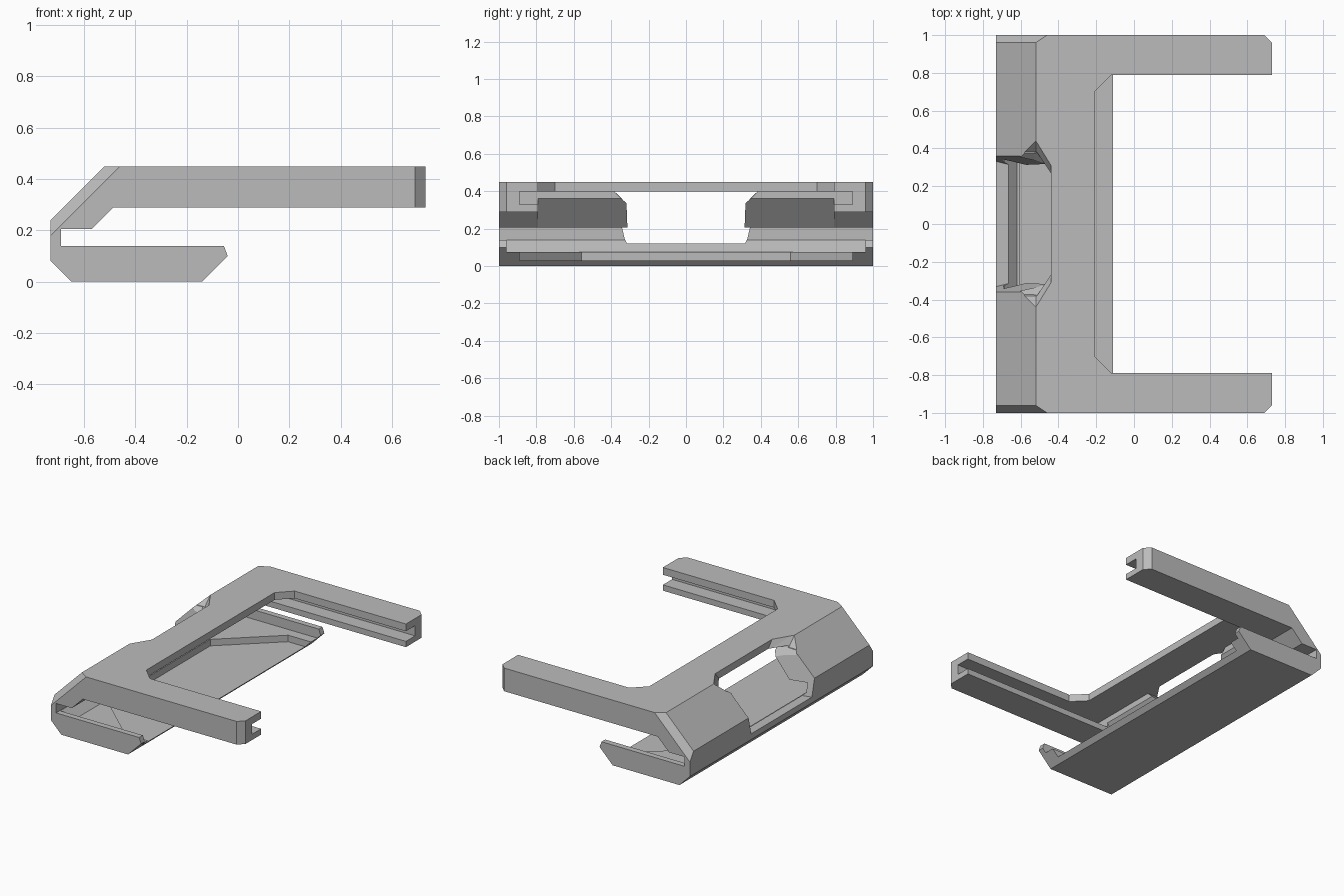
import bpy
import bmesh

cube = bpy.data.objects.get("Cube")
if cube:
    bpy.data.objects.remove(cube, do_unlink=True)

grey = bpy.data.materials.new("plain grey")
grey.use_nodes = True
grey.diffuse_color = (0.5, 0.5, 0.5, 1)
grey.node_tree.nodes["Principled BSDF"].inputs["Base Color"].default_value = (0.5, 0.5, 0.5, 1)


def add_object(name, bm):
    bmesh.ops.recalc_face_normals(bm, faces=bm.faces)
    mesh = bpy.data.meshes.new(name)
    bm.to_mesh(mesh)
    bm.free()
    obj = bpy.data.objects.new(name, mesh)
    bpy.context.collection.objects.link(obj)
    mesh.materials.append(grey)
    return obj


def hull(name, points):
    """Convex cutter around the given points."""
    bm = bmesh.new()
    for p in points:
        bm.verts.new(p)
    bmesh.ops.convex_hull(bm, input=bm.verts)
    bmesh.ops.dissolve_limit(bm, angle_limit=0.001, verts=bm.verts, edges=bm.edges)
    return add_object(name, bm)


def across(name, outline, half):
    """Side outline (x, z) swept across the width."""
    return hull(name, [(x, s * half, z) for x, z in outline for s in (-1, 1)])


def upright(name, outline, low, high):
    """Half plan outline (x, y), mirrored in y and raised in z."""
    return hull(name, [(x, s * y, z) for x, y in outline for s in (-1, 1) for z in (low, high)])


def flared(name, x0, x1, y0, z0, y1, z1):
    """Opening along x whose half width changes from y0 to y1 with height."""
    return hull(name, [(x, s * y, z) for x in (x0, x1) for s in (-1, 1)
                       for y, z in ((y0, z0), (y1, z1))])


# Body: hooked side profile extruded over the full width
profile = [(-0.73, 0.08), (-0.65, 0), (-0.14, 0), (-0.04, 0.10), (-0.055, 0.14),
           (-0.69, 0.14), (-0.69, 0.205), (-0.57, 0.205), (-0.485, 0.29),
           (0.73, 0.29), (0.73, 0.45), (-0.52, 0.45), (-0.73, 0.24)]
bm = bmesh.new()
face = bm.faces.new([bm.verts.new((x, -1, z)) for x, z in profile])
new = bmesh.ops.extrude_face_region(bm, geom=[face])["geom"]
bmesh.ops.translate(bm, vec=(0, 2, 0), verts=[v for v in new if isinstance(v, bmesh.types.BMVert)])
body = add_object("clip_frame", bm)

cutters = [
    # Gap between the arms, hollow under the top plate, grooves in the arms
    upright("arm_gap", [(-0.21, 0.70), (-0.12, 0.79), (1, 0.79)], 0.2, 0.6),
    across("under_top", [(-0.575, 0.2), (-0.44, 0.335), (-0.44, 0.36), (1, 0.36), (1, 0.2)], 0.79),
    across("arm_groove", [(-0.44, 0.33), (-0.44, 0.40), (1, 0.40), (1, 0.33)], 0.89),
    # Shallow tray and funnel-shaped pocket in the lower plate
    across("tray", [(-0.69, 0.17), (-0.69, 0.145), (-0.62, 0.075), (0.2, 0.075), (0.2, 0.17)], 0.96),
    upright("funnel", [(-0.604, 0.56), (-0.24, 0.89), (0.2, 0.89)], 0.03, 0.18),
    # Rear window with flared sides
    flared("window", -1, -0.40, 0.313, 0.12, 0.313, 0.38),
    flared("window_outer_flare", -1, -0.52, 0.313, 0.33, 0.443, 0.46),
    flared("window_inner_flare", -0.53, -0.40, 0.313, 0.33, 0.385, 0.40),
    hull("window_bevel", [(x, s * y, z) for s in (-1, 1) for x, y, z in (
        (-0.655, 0.313, 0.12), (-0.44, 0.313, 0.335), (-0.85, 0.36, 0.12), (-0.60, 0.36, 0.37))]),
    hull("window_top", [(x, s * y, z) for s in (-1, 1) for x, y, z in (
        (-0.60, 0.38, 0.39), (-0.52, 0.38, 0.39), (-0.44, 0.26, 0.39),
        (-0.60, 0.45, 0.46), (-0.52, 0.45, 0.46), (-0.44, 0.32, 0.46))]),
]
for s in (-1, 1):
    # Bevelled rear slope ends and arm tips
    cutters.append(hull("slope_bevel", [(x + t, s * y, 0.45 + t) for t in (-0.5, 0.2) for x, y in (
        (-0.58, 0.92), (-0.40, 1.04), (-0.75, 1.04))]))
    cutters.append(hull("tip_bevel", [(x, s * y, z) for z in (0.2, 0.6) for x, y in (
        (0.65, 1.04), (0.77, 0.92), (0.77, 1.04))]))

# Carve the body
for cutter in cutters:
    cutter.hide_render = True
    mod = body.modifiers.new(cutter.name, "BOOLEAN")
    mod.operation = "DIFFERENCE"
    mod.solver = "EXACT"
    mod.object = cutter
bpy.context.view_layer.update()
carved = bpy.data.meshes.new_from_object(body.evaluated_get(bpy.context.evaluated_depsgraph_get()))
body.modifiers.clear()
body.data = carved
for cutter in cutters:
    bpy.data.objects.remove(cutter, do_unlink=True)
